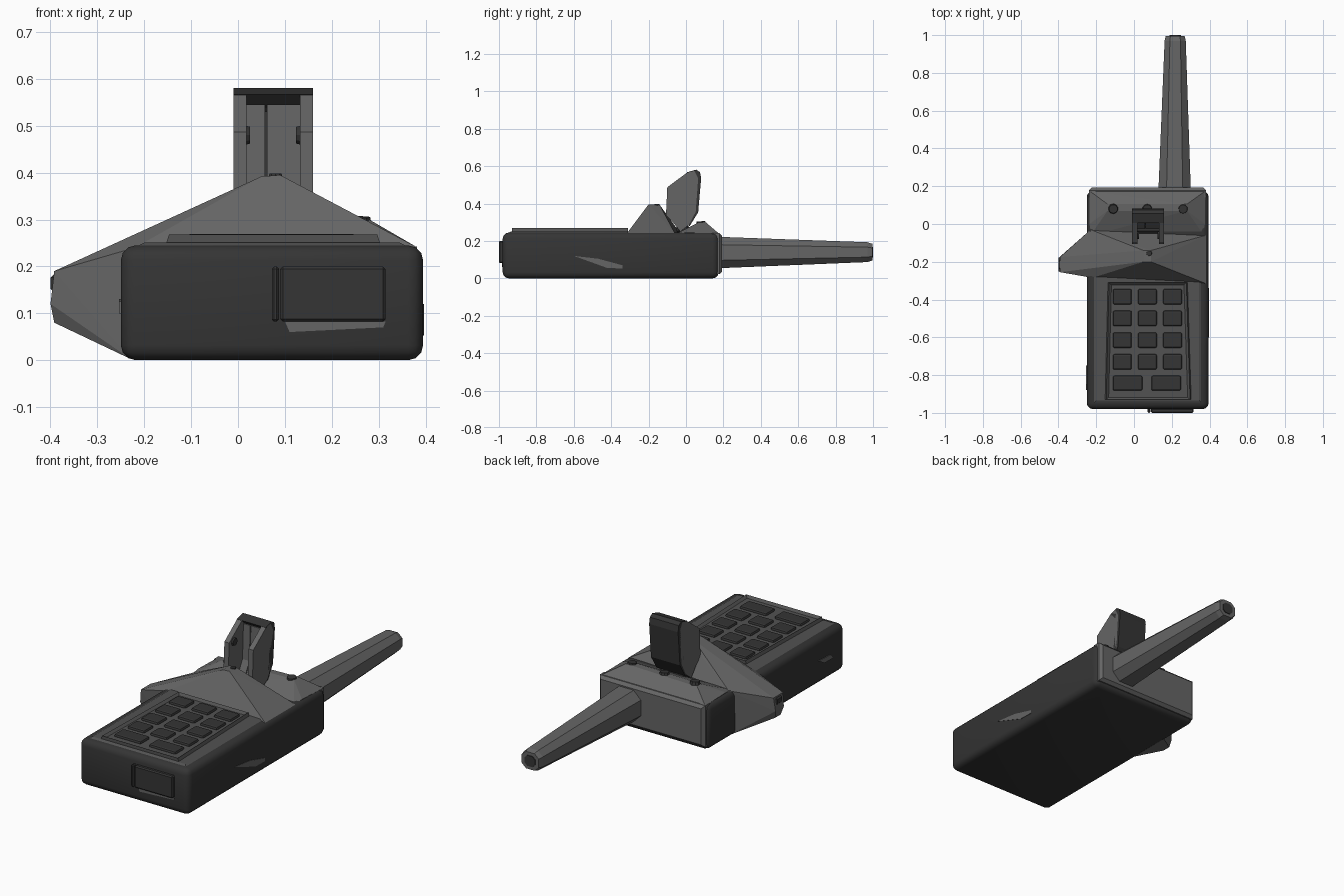
import bpy, bmesh, math
from mathutils import Matrix, Vector

cube = bpy.data.objects.get("Cube")
if cube:
    bpy.data.objects.remove(cube, do_unlink=True)


def material(name, v):
    m = bpy.data.materials.new(name)
    m.use_nodes = True
    col = (v, v, v, 1)
    m.diffuse_color = col
    m.node_tree.nodes["Principled BSDF"].inputs["Base Color"].default_value = col
    return m


DARK = material("dark casing", 0.035)
MID = material("keypad grey", 0.085)
GREY = material("housing grey", 0.13)


def finish(name, bm, mat):
    bmesh.ops.recalc_face_normals(bm, faces=bm.faces[:])
    me = bpy.data.meshes.new(name)
    bm.to_mesh(me)
    bm.free()
    me.materials.append(mat)
    ob = bpy.data.objects.new(name, me)
    bpy.context.collection.objects.link(ob)
    return ob


def hull(name, pts, mat):
    bm = bmesh.new()
    for p in pts:
        bm.verts.new(p)
    res = bmesh.ops.convex_hull(bm, input=bm.verts[:])
    loose = [g for g in res["geom_interior"] if isinstance(g, bmesh.types.BMVert)]
    bmesh.ops.delete(bm, geom=loose, context='VERTS')
    bmesh.ops.dissolve_limit(bm, angle_limit=0.02, verts=bm.verts[:], edges=bm.edges[:])
    return finish(name, bm, mat)


def box(name, x, y, z, mat, bevel=0, segments=2, smooth=False):
    bm = bmesh.new()
    bmesh.ops.create_cube(bm, size=1)
    for v in bm.verts:
        v.co = [(a + b) / 2 + (b - a) * c for (a, b), c in zip((x, y, z), v.co)]
    if bevel:
        bmesh.ops.bevel(bm, geom=bm.edges[:], offset=bevel, segments=segments,
                        profile=0.5, affect='EDGES')
    ob = finish(name, bm, mat)
    if smooth:
        bpy.ops.object.select_all(action='DESELECT')
        ob.select_set(True)
        bpy.context.view_layer.objects.active = ob
        bpy.ops.object.shade_smooth_by_angle(angle=math.radians(35))
    return ob


def stud(name, pos, axis, r, depth, mat):
    bm = bmesh.new()
    rot = Vector((0, 0, 1)).rotation_difference(Vector(axis)).to_matrix().to_4x4()
    bmesh.ops.create_cone(bm, cap_ends=True, segments=10, radius1=r, radius2=r * 0.85,
                          depth=depth, matrix=Matrix.Translation(pos) @ rot)
    return finish(name, bm, mat)


def extrude(name, profile, x0, x1, mat):
    """Extrude a (y, z) outline along x."""
    bm = bmesh.new()
    face = bm.faces.new([bm.verts.new((x0, y, z)) for y, z in profile])
    new = bmesh.ops.extrude_face_region(bm, geom=[face])["geom"]
    verts = [g for g in new if isinstance(g, bmesh.types.BMVert)]
    bmesh.ops.translate(bm, verts=verts, vec=(x1 - x0, 0, 0))
    return finish(name, bm, mat)


# Main casing
box("casing", (-0.25, 0.395), (-0.98, 0.175), (0, 0.245), DARK, 0.032, 3, True)
hull("keypad_deck", [(x, y, z) for z, i in ((0.24, 0), (0.251, 0.02))
                     for x, y in ((-0.22 + i, -0.955 + i), (0.365 - i, -0.955 + i),
                                  (0.365 - i, -0.28), (-0.22 + i, -0.28))], MID)

# Keypad frame: a tapered slab with a recessed centre
bm = bmesh.new()
ring = [(-0.155, -0.93), (0.305, -0.93), (0.285, -0.31), (-0.14, -0.31)]
base = bm.faces.new([bm.verts.new((x, y, 0.245)) for x, y in ring])
top = bmesh.ops.extrude_face_region(bm, geom=[base])["geom"]
top_face = next(g for g in top if isinstance(g, bmesh.types.BMFace))
for v in top_face.verts:
    v.co.z = 0.268
    v.co.x += 0.008 if v.co.x < 0 else -0.008
bmesh.ops.inset_individual(bm, faces=[top_face], thickness=0.018)
bmesh.ops.translate(bm, verts=top_face.verts[:], vec=(0, 0, -0.012))
finish("keypad_frame", bm, MID)

# Keys
for r in range(4):
    y = -0.385 - 0.115 * r
    for c in range(3):
        x = -0.062 + 0.133 * c
        box("key", (x - 0.05, x + 0.05), (y - 0.041, y + 0.041), (0.245, 0.269), DARK, 0.009, 2)
for x in (-0.112, 0.092):
    box("wide_key", (x, x + 0.157), (-0.882, -0.803), (0.245, 0.269), DARK, 0.009, 2)

# Faceted speaker hump reaching out to a side nub
hull("speaker_hump", [
    (0.05, -0.2, 0.392), (0.09, -0.2, 0.395), (0.09, -0.14, 0.392), (0.05, -0.14, 0.392),
    (0.38, -0.315, 0.242), (0.38, -0.06, 0.242), (-0.22, -0.285, 0.24), (-0.23, -0.03, 0.24),
    (-0.23, -0.28, 0.003), (-0.23, -0.04, 0.003),
    (-0.392, -0.255, 0.19), (-0.392, -0.175, 0.19), (-0.4, -0.25, 0.12),
    (-0.4, -0.18, 0.12), (-0.392, -0.235, 0.08), (-0.392, -0.19, 0.08)], GREY)
box("nub_slot", (-0.4, -0.375), (-0.24, -0.19), (0.145, 0.183), DARK, 0.007, 1)
stud("hump_screw", (0.08, -0.155, 0.392), (0, 0, 1), 0.016, 0.012, DARK)

# Rear shoulder and end cap
hull("rear_shoulder", [
    (-0.23, -0.06, 0.235), (0.37, -0.06, 0.235), (-0.235, 0.0, 0.245), (0.375, 0.0, 0.245),
    (-0.14, 0.07, 0.29), (0.28, 0.07, 0.3), (-0.14, 0.105, 0.29), (0.28, 0.105, 0.3),
    (-0.235, 0.175, 0.24), (0.378, 0.175, 0.24)], GREY)
hull("rear_cap", [(x, y, z) for y, i in ((0.14, 0), (0.178, 0), (0.193, 0.015))
                  for x in (-0.238 + i, 0.382 - i) for z in (0.022 + i, 0.243 - i)], GREY)
for x in (-0.11, 0.07, 0.26):
    stud("shoulder_screw", (x, 0.08, 0.296), (0, -0.1, 1), 0.027, 0.018, DARK)


# Octagonal tapered antenna
def octagon(cx, y, cz, w, h):
    return [(cx + sx * a * w, y, cz + sz * b * h)
            for sx in (-1, 1) for sz in (-1, 1) for a, b in ((1, 0.5), (0.5, 1))]


hull("antenna", octagon(0.215, 0.17, 0.138, 0.086, 0.084)
     + octagon(0.218, 0.97, 0.14, 0.056, 0.053)
     + octagon(0.218, 0.996, 0.14, 0.05, 0.045), GREY)
hull("antenna_tip", octagon(0.218, 0.99, 0.14, 0.03, 0.028)
     + octagon(0.218, 1.0, 0.14, 0.03, 0.028), DARK)

# Flip-up piece: two side walls, a curved back and an inner panel
wall = [(-0.107, 0.337), (-0.1, 0.487), (0.005, 0.565), (0.045, 0.574), (0.065, 0.535),
        (0.052, 0.355), (0.015, 0.285), (-0.03, 0.25), (-0.07, 0.3)]
for x in (-0.01, 0.132):
    extrude("flip_wall", wall, x, x + 0.028, GREY)
extrude("flip_back", [(0.005, 0.567), (0.055, 0.581), (0.075, 0.568), (0.081, 0.535), (0.065, 0.353),
                      (0.02, 0.28), (-0.005, 0.29), (0.03, 0.36), (0.04, 0.53)],
        -0.01, 0.16, DARK)
for x0, x1 in ((0.018, 0.058), (0.062, 0.132)):
    extrude("flip_inner_panel", [(0.02, 0.545), (0.045, 0.545), (0.04, 0.36), (0, 0.29), (-0.025, 0.29),
                                 (0.012, 0.36)], x0, x1, GREY)
for x, d in ((0.02, 1), (0.13, -1)):
    stud("flip_pivot", (x, -0.06, 0.48), (d, 0, 0), 0.022, 0.012, DARK)
box("flip_hinge", (0.0, 0.15), (-0.05, 0.02), (0.24, 0.285), DARK, 0.012, 1)

# Front socket cover with its hinge strip
box("socket_cover", (0.09, 0.315), (-1.0, -0.975), (0.082, 0.2), DARK, 0.006, 1)
box("socket_strip", (0.072, 0.087), (-1.0, -0.975), (0.082, 0.2), DARK, 0.005, 1)

# Thin grey marks under the socket and along both sides
hull("socket_mark", [(x, y, z) for y in (-0.983, -0.978)
                     for x, z in ((0.1, 0.083), (0.315, 0.083), (0.31, 0.07), (0.11, 0.06))], GREY)
mark = [(-0.6, 0.12), (-0.47, 0.105), (-0.34, 0.07), (-0.34, 0.053), (-0.42, 0.055)]
hull("right_hand_mark", [(x, y, z) for x in (0.392, 0.397) for y, z in mark], GREY)
hull("left_hand_mark", [(x, y, z) for x in (-0.254, -0.247)
                        for y, z in ((-0.88, 0.1), (-0.8, 0.1), (-0.75, 0.13), (-0.85, 0.125))], GREY)
